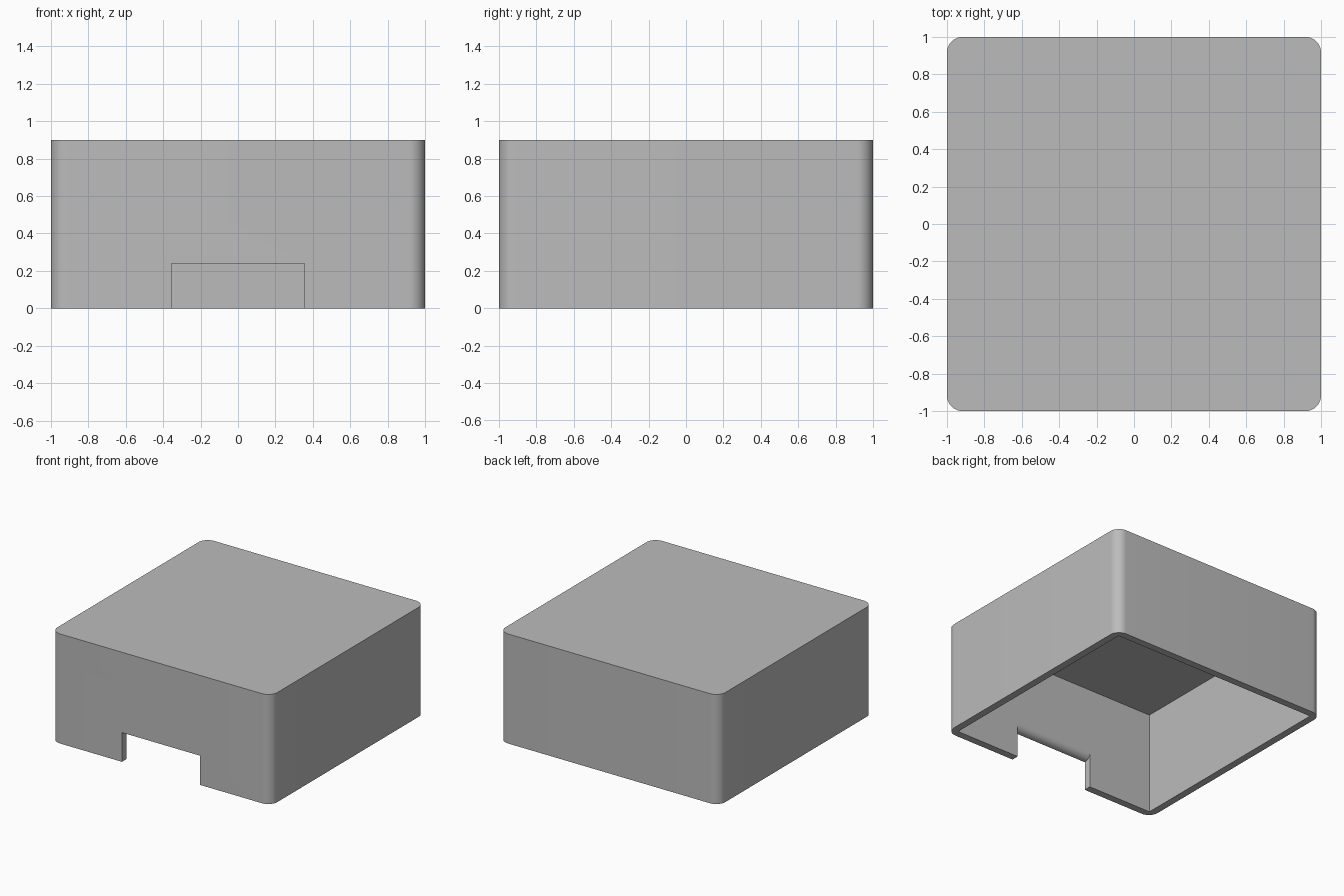
import bpy
import bmesh
from math import cos, sin, pi, radians
from mathutils import Vector

default = bpy.data.objects.get("Cube")
if default:
    bpy.data.objects.remove(default, do_unlink=True)

HALF, HEIGHT, CORNER = 1.0, 0.90, 0.085
WALL, CEILING = 0.06, 0.84
NOTCH_HALF, NOTCH_TOP, LIP = 0.355, 0.24, 0.055

grey = bpy.data.materials.new("plain grey")
grey.use_nodes = True
colour = (0.5, 0.5, 0.5, 1)
grey.diffuse_color = colour
grey.node_tree.nodes["Principled BSDF"].inputs["Base Color"].default_value = colour


def prism(name, outline, sweep):
    """Extrude a closed outline of 3D points along the sweep vector."""
    bm = bmesh.new()
    face = bm.faces.new([bm.verts.new(p) for p in outline])
    extruded = bmesh.ops.extrude_face_region(bm, geom=[face])["geom"]
    moved = [g for g in extruded if isinstance(g, bmesh.types.BMVert)]
    bmesh.ops.translate(bm, verts=moved, vec=Vector(sweep))
    bmesh.ops.recalc_face_normals(bm, faces=bm.faces)
    mesh = bpy.data.meshes.new(name)
    bm.to_mesh(mesh)
    bm.free()
    mesh.materials.append(grey)
    obj = bpy.data.objects.new(name, mesh)
    bpy.context.collection.objects.link(obj)
    return obj


def rounded_square(half, radius, z, steps=12):
    c = half - radius
    points = []
    for quarter, (sx, sy) in enumerate([(1, 1), (-1, 1), (-1, -1), (1, -1)]):
        for i in range(steps + 1):
            a = (quarter + i / steps) * pi / 2
            points.append((sx * c + radius * cos(a), sy * c + radius * sin(a), z))
    return points


# Outer shell with rounded upright corners
cover = prism("box_cover", rounded_square(HALF, CORNER, 0), (0, 0, HEIGHT))

# Square-cornered hollow, open underneath
inner = HALF - WALL
square = [(sx * inner, sy * inner, -0.2) for sx, sy in [(1, 1), (-1, 1), (-1, -1), (1, -1)]]
hollow = prism("hollow_cutter", square, (0, 0, CEILING + 0.2))

# Front notch whose upper edge is rounded on the inside
arc = [(-inner - LIP + LIP * sin(a), NOTCH_TOP + LIP - LIP * cos(a))
       for a in (i * pi / 24 for i in range(13))]
profile = [(-1.2, -0.2), (-1.2, NOTCH_TOP)] + arc
profile += [(-0.9, NOTCH_TOP + LIP), (-0.9, -0.2)]
notch = prism("notch_cutter", [(-NOTCH_HALF, y, z) for y, z in profile],
              (2 * NOTCH_HALF, 0, 0))

# Cut both shapes out and keep the result as plain geometry
for cutter in (hollow, notch):
    cutter.hide_render = True
    cut = cover.modifiers.new(cutter.name, "BOOLEAN")
    cut.operation = "DIFFERENCE"
    cut.solver = "EXACT"
    cut.object = cutter
bpy.context.view_layer.update()
graph = bpy.context.evaluated_depsgraph_get()
result = bpy.data.meshes.new_from_object(cover.evaluated_get(graph))
cover.modifiers.clear()
cover.data = result
for cutter in (hollow, notch):
    bpy.data.objects.remove(cutter, do_unlink=True)

# Smooth corners, crisp edges
bpy.ops.object.select_all(action="DESELECT")
cover.select_set(True)
bpy.context.view_layer.objects.active = cover
bpy.ops.object.shade_smooth_by_angle(angle=radians(30))
